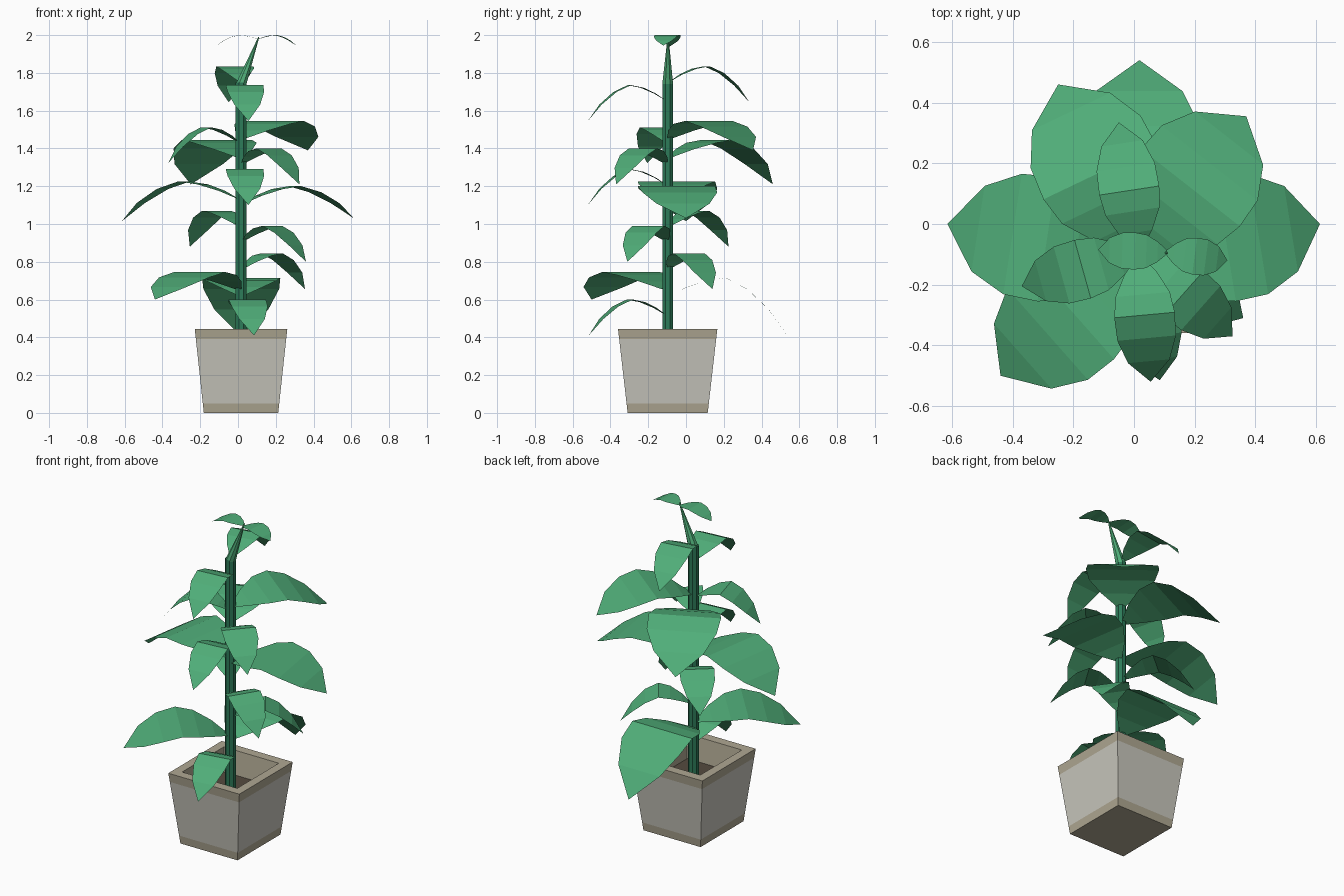
import bpy, math
from mathutils import Vector

if "Cube" in bpy.data.objects:
    bpy.data.objects.remove(bpy.data.objects["Cube"])

CX, CY = 0.016, -0.097          # stem / pot centre


def mat(name, rgb):
    m = bpy.data.materials.new(name)
    m.diffuse_color = (*rgb, 1)
    m.use_nodes = True
    m.node_tree.nodes["Principled BSDF"].inputs["Base Color"].default_value = m.diffuse_color
    return m


LEAF = mat("leaf green", (0.08, 0.42, 0.19))
STEM = mat("stem green", (0.026, 0.20, 0.10))
BODY = mat("pot grey", (0.58, 0.57, 0.51))
TRIM = mat("trim tan", (0.43, 0.39, 0.29))
SOIL = mat("soil brown", (0.09, 0.07, 0.05))


def mesh(name, verts, faces, mats):
    me = bpy.data.meshes.new(name)
    me.from_pydata(verts, [], faces)
    for m in mats:
        me.materials.append(m)
    ob = bpy.data.objects.new(name, me)
    bpy.context.collection.objects.link(ob)
    return ob


def loft(name, rings, mats, indices, caps=(True, True)):
    """Bridge equal rings; indices gives one material slot per band, then caps."""
    n = len(rings[0])
    verts = [v for r in rings for v in r]
    faces, ids = [], []
    for k in range(len(rings) - 1):
        for i in range(n):
            j = (i + 1) % n
            faces.append((k * n + i, k * n + j, (k + 1) * n + j, (k + 1) * n + i))
            ids.append(indices[k])
    if caps[0]:
        faces.append(tuple(reversed(range(n))))
        ids.append(indices[-2])
    if caps[1]:
        faces.append(tuple(range(len(verts) - n, len(verts))))
        ids.append(indices[-1])
    ob = mesh(name, verts, faces, mats)
    for p, i in zip(ob.data.polygons, ids):
        p.material_index = i
    return ob


# Pot: tapered square shell with trim bands, hollow top and soil
def square(hx, hy, z):
    return [(CX + sx * hx, CY + sy * hy, z) for sx, sy in ((-1, -1), (1, -1), (1, 1), (-1, 1))]


def wall(z):
    t = z / 0.445
    return square(0.197 + 0.048 * t, 0.212 + 0.051 * t, z)


loft("pot", [wall(0), wall(0.05), wall(0.39), wall(0.445),
             square(0.19, 0.205, 0.445), square(0.175, 0.188, 0.30)],
     [BODY, TRIM, SOIL], [1, 0, 1, 1, 1, 1, 2])


# Stem: straight stalk and a leaning pointed shoot
def circle(x, y, z, r, n=8):
    return [(x + r * math.cos(math.tau * (i + .5) / n), y + r * math.sin(math.tau * (i + .5) / n), z)
            for i in range(n)]


loft("stem", [circle(CX, CY, 0.29, 0.031), circle(CX, CY, 1.75, 0.031)], [STEM], [0, 0, 0])
loft("shoot", [circle(CX, CY, 1.74, 0.031), circle(0.11, -0.095, 1.99, 0.003)], [LEAF], [0, 0, 0])

# Leaf outline: distance along, half width, rise (before peak) or drop (after)
OUTLINE = [(0.03, 0.12, 1.0), (0.16, 0.55, 0.55), (0.32, 0.9, 0.17), (0.48, 1.0, 0),
           (0.66, 0.97, 0.19), (0.84, 0.69, 0.54)]


def leaf(name, tip, peak, drop, half, rise, base=(CX, CY)):
    b, t = Vector(base), Vector(tip)
    axis = t - b
    side = Vector((-axis.y, axis.x)).normalized()
    verts = []
    for f, w, h in OUTLINE:
        z = peak - h * (rise if f < 0.48 else drop)
        for s in (1, -1):
            p = b + axis * f + side * s * w * half
            verts.append((p.x, p.y, z))
    verts.append((t.x, t.y, peak - drop))
    n = len(OUTLINE)
    faces = [(2 * i, 2 * i + 1, 2 * i + 3, 2 * i + 2) for i in range(n - 1)]
    faces.append((2 * n - 2, 2 * n - 1, 2 * n))
    mesh(name, verts, faces, [LEAF])


# Large leaves: tip x, tip y, peak height, droop
for i, (x, y, z, d) in enumerate([(0.37, 0.355, 1.545, 0.155), (-0.25, 0.46, 1.445, 0.235),
                                  (-0.615, 0.0, 1.225, 0.21), (0.613, 0.0, 1.20, 0.17),
                                  (-0.44, -0.5, 0.745, 0.145), (0.018, 0.54, 0.715, 0.31)]):
    leaf(f"large_leaf_{i + 1}", (x, y), z, d, 0.207, 0.09)

# Small leaves
for i, (x, y, z) in enumerate([(-0.05, 0.335, 1.835), (0.055, -0.52, 1.735), (-0.37, -0.205, 1.512),
                               (0.325, -0.37, 1.40), (0.055, -0.52, 1.29), (-0.255, 0.225, 1.07),
                               (0.36, -0.31, 0.99), (0.355, 0.14, 0.845), (0.085, -0.515, 0.60)]):
    leaf(f"small_leaf_{i + 1}", (x, y), z, 0.19, 0.1, 0.08)

# Pair of tiny leaves on the shoot tip
leaf("tip_leaf_left", (-0.118, -0.085), 2.0, 0.06, 0.061, 0.022, (0.115, -0.093))
leaf("tip_leaf_right", (0.308, -0.12), 2.0, 0.055, 0.061, 0.022, (0.1, -0.093))
